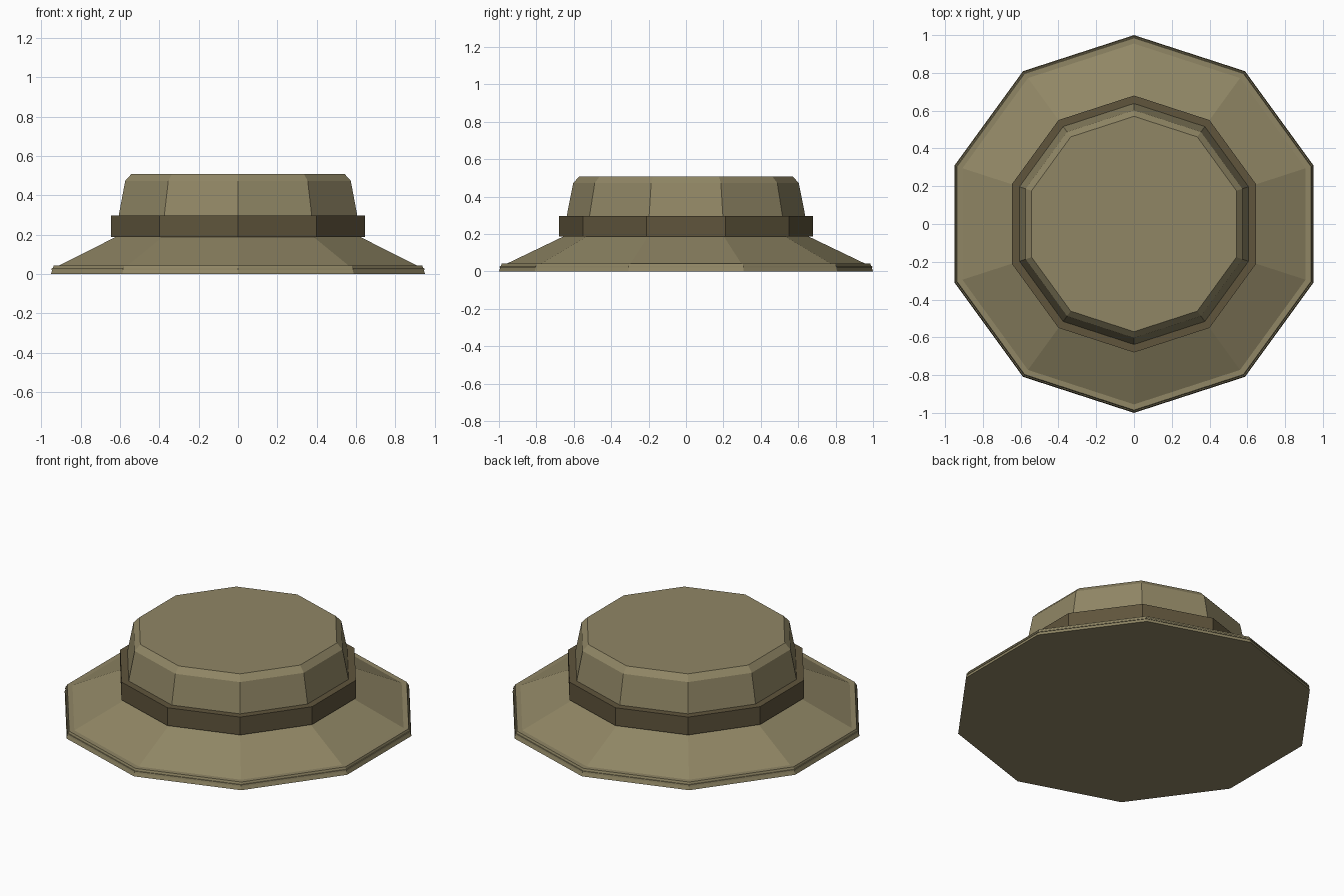
import bpy, bmesh
from math import sin, cos, pi

if "Cube" in bpy.data.objects:
    bpy.data.objects.remove(bpy.data.objects["Cube"])

SIDES = 10


def material(name, rgb):
    m = bpy.data.materials.new(name)
    m.diffuse_color = (*rgb, 1)
    m.use_nodes = True
    m.node_tree.nodes["Principled BSDF"].inputs["Base Color"].default_value = m.diffuse_color
    return m


def lathe(name, profile, mat, ring=False):
    """Ten-sided revolve of (radius, z); capped, or closed into a ring."""
    bm = bmesh.new()
    loops = [[bm.verts.new((r * sin(2 * pi * i / SIDES), r * cos(2 * pi * i / SIDES), z))
              for i in range(SIDES)] for r, z in profile]
    pairs = list(zip(loops, loops[1:]))
    if ring:
        pairs.append((loops[-1], loops[0]))
    else:
        bm.faces.new(loops[0])
        bm.faces.new(loops[-1])
    for a, b in pairs:
        for i in range(SIDES):
            j = (i + 1) % SIDES
            bm.faces.new((a[i], a[j], b[j], b[i]))
    bmesh.ops.recalc_face_normals(bm, faces=bm.faces)
    me = bpy.data.meshes.new(name)
    bm.to_mesh(me)
    bm.free()
    me.materials.append(mat)
    ob = bpy.data.objects.new(name, me)
    bpy.context.collection.objects.link(ob)
    return ob


felt = material("felt", (0.28, 0.24, 0.13))
ribbon = material("ribbon", (0.115, 0.09, 0.045))

# Sloping brim with a thin turned edge
lathe("brim", [(1.0, 0), (0.985, 0.043), (0.955, 0.043), (0.655, 0.187), (0.62, 0.187)], felt)
# Narrow stitched trim around the brim edge
lathe("brim_trim", [(0.98, 0.02), (0.997, 0.02), (0.995, 0.03), (0.98, 0.03)], felt, ring=True)
# Tapered crown with a bevelled flat top
lathe("crown", [(0.645, 0.187), (0.638, 0.295), (0.603, 0.473), (0.57, 0.508)], felt)
# Darker hat band
lathe("hat_band", [(0.62, 0.187), (0.68, 0.187), (0.68, 0.296), (0.62, 0.296)], ribbon, ring=True)
